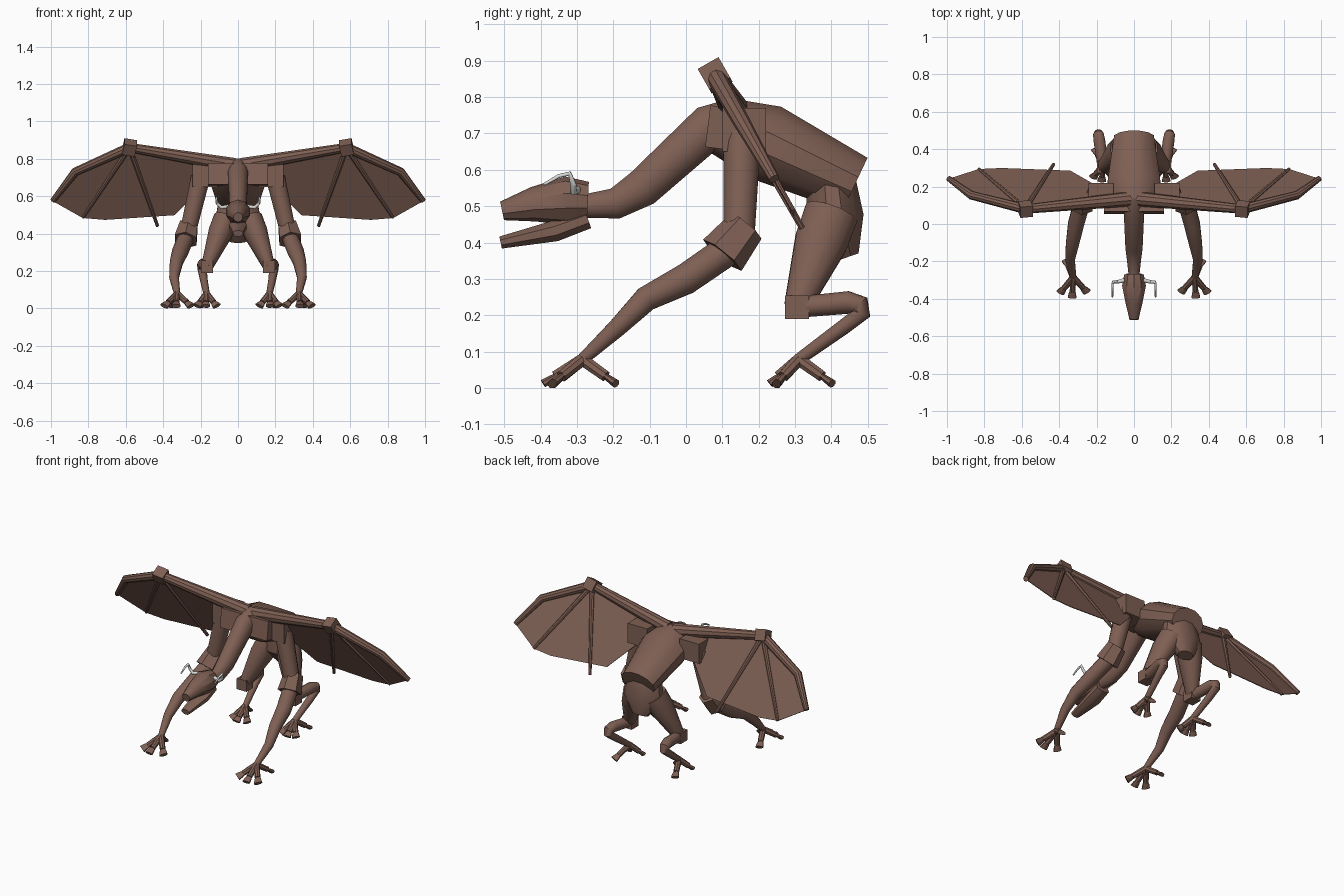
import bpy
import bmesh
import math
from mathutils import Vector

cube = bpy.data.objects.get("Cube")
if cube:
    bpy.data.objects.remove(cube, do_unlink=True)


def material(name, red, green, blue):
    mat = bpy.data.materials.new(name)
    mat.use_nodes = True
    mat.diffuse_color = (red, green, blue, 1)
    shader = mat.node_tree.nodes["Principled BSDF"]
    shader.inputs["Base Color"].default_value = mat.diffuse_color
    shader.inputs["Roughness"].default_value = 0.7
    return mat


HIDE = material("brown hide", 0.21, 0.115, 0.088)
HORN = material("pale grey horn", 0.7, 0.7, 0.68)
WING_SLOPE = 0.57
SIDEWAYS = Vector((1, 0, 0))
FORWARD = Vector((0, 1, 0))
WING_DOWN = Vector((0, WING_SLOPE, -1))


def finish(name, bm, mat):
    """Turn a bmesh into a smooth object that keeps its hard edges."""
    bmesh.ops.recalc_face_normals(bm, faces=bm.faces)
    mesh = bpy.data.meshes.new(name)
    bm.to_mesh(mesh)
    bm.free()
    mesh.materials.append(mat)
    mesh.shade_smooth()
    mesh.set_sharp_from_angle(angle=math.radians(35))
    obj = bpy.data.objects.new(name, mesh)
    bpy.context.collection.objects.link(obj)


def tube(name, path, start, end, swell=0, depth=1, sides=12, side=1, mat=HIDE,
         across=SIDEWAYS):
    """Loft along a path; the radius tapers and swells nearer to the start."""
    points = [Vector((x * side, y, z)) for x, y, z in path]
    steps = [(b - a).normalized() for a, b in zip(points, points[1:])]
    corner = math.sqrt(2) if sides == 4 else 1
    bm = bmesh.new()
    loops = []
    for i, point in enumerate(points):
        along = (steps[max(i - 1, 0)] + steps[min(i, len(steps) - 1)]).normalized()
        across = (across - along * across.dot(along)).normalized()
        up = along.cross(across)
        t = i / len(steps)
        radius = start + (end - start) * t + swell * math.sin(math.pi * math.sqrt(t))
        radius *= corner
        turns = [math.tau * (j + 0.5) / sides for j in range(sides)]
        loops.append([bm.verts.new(point + across * radius * math.cos(a)
                                   + up * radius * depth * math.sin(a))
                      for a in turns])
    for low, high in zip(loops, loops[1:]):
        for j in range(sides):
            bm.faces.new((low[j - 1], low[j], high[j], high[j - 1]))
    bm.faces.new(loops[0])
    bm.faces.new(loops[-1])
    finish(name, bm, mat)


def foot(name, ankle, reach, side):
    """Fan three toes forward and one back, each ending in a flat pad."""
    for heading in (-43, 3, 40, 157):
        angle = math.radians(heading)
        length = reach if abs(heading) < 90 else 0.1
        tip = Vector((ankle.x + length * math.sin(angle),
                      ankle.y - length * math.cos(angle), 0.012))
        knuckle = ankle.lerp(tip, 0.7)
        tube(name + "_toe", [ankle, knuckle], 0.018, 0.016, sides=8, side=side)
        tube(name + "_pad", [knuckle, ankle.lerp(tip, 0.8), tip], 0.016, 0.025,
             depth=0.5, sides=8, side=side)


def wing_point(x, z):
    """Place a point on the slanted plane of the wing."""
    return Vector((x, 0.08 + (0.86 - z) * WING_SLOPE, z))


def membrane(name, outline, side):
    bm = bmesh.new()
    hub, *rim = [bm.verts.new((p.x * side, p.y, p.z)) for p in outline]
    for a, b in zip(rim, rim[1:]):
        bm.faces.new((hub, a, b))
    bmesh.ops.recalc_face_normals(bm, faces=bm.faces)
    bmesh.ops.solidify(bm, geom=bm.faces[:], thickness=0.004)
    finish(name, bm, HIDE)


# Torso, pelvis and chest
tube("torso", [(0, 0.1, 0.72), (0, 0.22, 0.675), (0, 0.465, 0.56)],
     0.11, 0.11, swell=0.045, depth=0.76)
tube("pelvis", [(0, 0.4, 0.56), (0, 0.41, 0.46), (0, 0.445, 0.36)],
     0.11, 0.05, swell=0.06, depth=0.65)
tube("chest_block", [(0, 0.06, 0.72), (0, 0.14, 0.71)], 0.16, 0.16, depth=0.36, sides=4)

# Neck and head
tube("neck", [(0, 0.15, 0.735), (0, 0.06, 0.715), (0, -0.12, 0.55),
              (0, -0.195, 0.507), (0, -0.28, 0.5)],
     0.06, 0.029, swell=0.004, depth=1.15)
tube("skull", [(0, -0.27, 0.512), (0, -0.33, 0.515), (0, -0.42, 0.505), (0, -0.506, 0.487)],
     0.055, 0.026, swell=0.022, sides=10)
tube("lower_jaw", [(0, -0.27, 0.465), (0, -0.36, 0.432), (0, -0.51, 0.4)],
     0.045, 0.028, swell=0.015, depth=0.65, sides=8)

# Joints of one side
shoulder = Vector((0.2, 0.155, 0.7))
elbow = Vector((0.27, 0.145, 0.4))
front_ankle = Vector((0.325, -0.285, 0.078))
hip = Vector((0.065, 0.4, 0.48))
knee = Vector((0.166, 0.305, 0.222))
hind_ankle = Vector((0.168, 0.31, 0.078))
wing_root = wing_point(0.02, 0.765)
wing_wrist = wing_point(0.58, 0.86)
wing_knuckle = wing_point(0.87, 0.73)
wing_tip = wing_point(0.99, 0.575)
outer_finger = wing_point(0.83, 0.485)
inner_finger = wing_point(0.43, 0.44)

for side, label in ((1, "left_"), (-1, "right_")):
    # Horns
    tube(label + "horn", [(0.05, -0.3, 0.545), (0.09, -0.31, 0.54), (0.11, -0.31, 0.56),
                          (0.115, -0.32, 0.59), (0.115, -0.35, 0.583),
                          (0.115, -0.39, 0.56)],
         0.011, 0.004, side=side, mat=HORN, across=FORWARD)

    # Wings
    membrane(label + "wing_membrane",
             [wing_wrist, wing_knuckle, wing_tip, outer_finger, wing_point(0.71, 0.475),
              wing_point(0.34, 0.5), wing_point(0.2, 0.64), wing_root], side)
    tube(label + "wing_arm", [wing_root, wing_wrist], 0.04, 0.025,
         sides=10, side=side, across=WING_DOWN)
    half = (wing_wrist - wing_root).normalized() * 0.034
    tube(label + "wing_wrist", [wing_wrist - half, wing_wrist + half],
         0.033, 0.033, sides=4, side=side, across=WING_DOWN)
    tube(label + "wing_hand", [wing_wrist, wing_knuckle, wing_tip],
         0.027, 0.015, swell=0.003, sides=10, side=side, across=WING_DOWN)
    for finger, end in (("outer", outer_finger), ("inner", inner_finger)):
        tube(label + finger + "_wing_finger", [wing_wrist, end],
             0.015, 0.009, sides=8, side=side)

    # Front legs
    tube(label + "shoulder", [(0.11, 0.16, 0.71), (0.243, 0.16, 0.71)],
         0.06, 0.06, sides=4, side=side, across=FORWARD)
    tube(label + "upper_arm", [shoulder, elbow], 0.053, 0.044, side=side)
    tube(label + "elbow", [(0.263, 0.165, 0.445), (0.28, 0.1, 0.365)],
         0.055, 0.068, sides=6, side=side)
    tube(label + "forearm", [elbow, (0.31, 0, 0.3), (0.33, -0.11, 0.245),
                             (0.342, -0.19, 0.165), front_ankle],
         0.045, 0.017, swell=0.006, side=side)
    foot(label + "front", front_ankle, 0.108, side)

    # Hind legs
    tube(label + "thigh", [hip, hip.lerp(knee, 0.3), knee],
         0.067, 0.032, swell=0.02, depth=1.15, side=side)
    half = Vector((0, 0, 0.033))
    tube(label + "knee", [knee - half, knee + half], 0.033, 0.033, sides=4, side=side)
    tube(label + "shin", [knee, (0.185, 0.445, 0.235), (0.19, 0.478, 0.228),
                          (0.19, 0.483, 0.205), (0.185, 0.43, 0.165), hind_ankle],
         0.03, 0.017, swell=0.005, side=side)
    foot(label + "hind", hind_ankle, 0.08, side)
